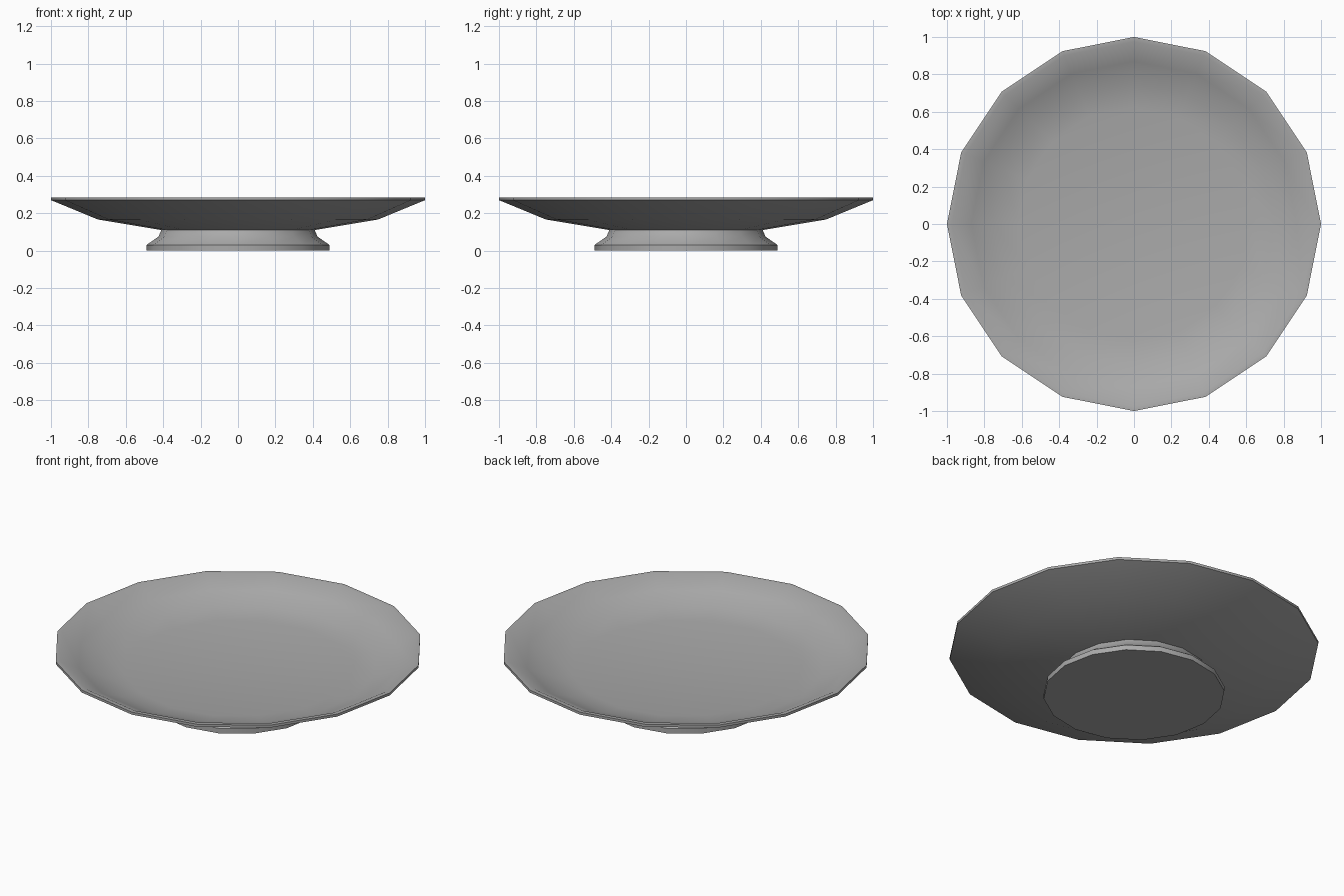
import bpy, bmesh, math

if "Cube" in bpy.data.objects:
    bpy.data.objects.remove(bpy.data.objects["Cube"])

SIDES = 16

# single grey ceramic colour
grey = bpy.data.materials.new("plain grey")
grey.diffuse_color = (0.4, 0.4, 0.4, 1)
grey.use_nodes = True
grey.node_tree.nodes["Principled BSDF"].inputs["Base Color"].default_value = grey.diffuse_color


def lathe(name, profile):
    """Spin a (radius, height) profile round z; radius 0 closes at a pole."""
    bm = bmesh.new()
    rings = []
    for r, z in profile:
        if r == 0:
            rings.append([bm.verts.new((0, 0, z))] * SIDES)
        else:
            rings.append([bm.verts.new((r * math.cos(2 * math.pi * i / SIDES),
                                        r * math.sin(2 * math.pi * i / SIDES), z))
                          for i in range(SIDES)])
    for a, b in zip(rings, rings[1:]):
        for i in range(SIDES):
            j = (i + 1) % SIDES
            bm.faces.new(list(dict.fromkeys((a[i], a[j], b[j], b[i]))))
    bmesh.ops.recalc_face_normals(bm, faces=bm.faces)
    mesh = bpy.data.meshes.new(name)
    bm.to_mesh(mesh)
    bm.free()
    mesh.materials.append(grey)
    obj = bpy.data.objects.new(name, mesh)
    bpy.context.collection.objects.link(obj)
    bpy.ops.object.select_all(action='DESELECT')
    obj.select_set(True)
    bpy.context.view_layer.objects.active = obj
    bpy.ops.object.shade_smooth_by_angle(angle=math.radians(35))
    return obj


# plate with flared foot, shallow bowl, thin rim and flat floor
lathe("plate", [
    (0, 0), (0.49, 0), (0.49, 0.03), (0.425, 0.075), (0.41, 0.11),   # foot
    (0.75, 0.167), (1.0, 0.27), (1.0, 0.285),                       # underside
    (0.975, 0.285), (0.87, 0.232), (0.75, 0.186), (0.62, 0.165),     # inside wall
    (0, 0.16),                                                     # floor
])
